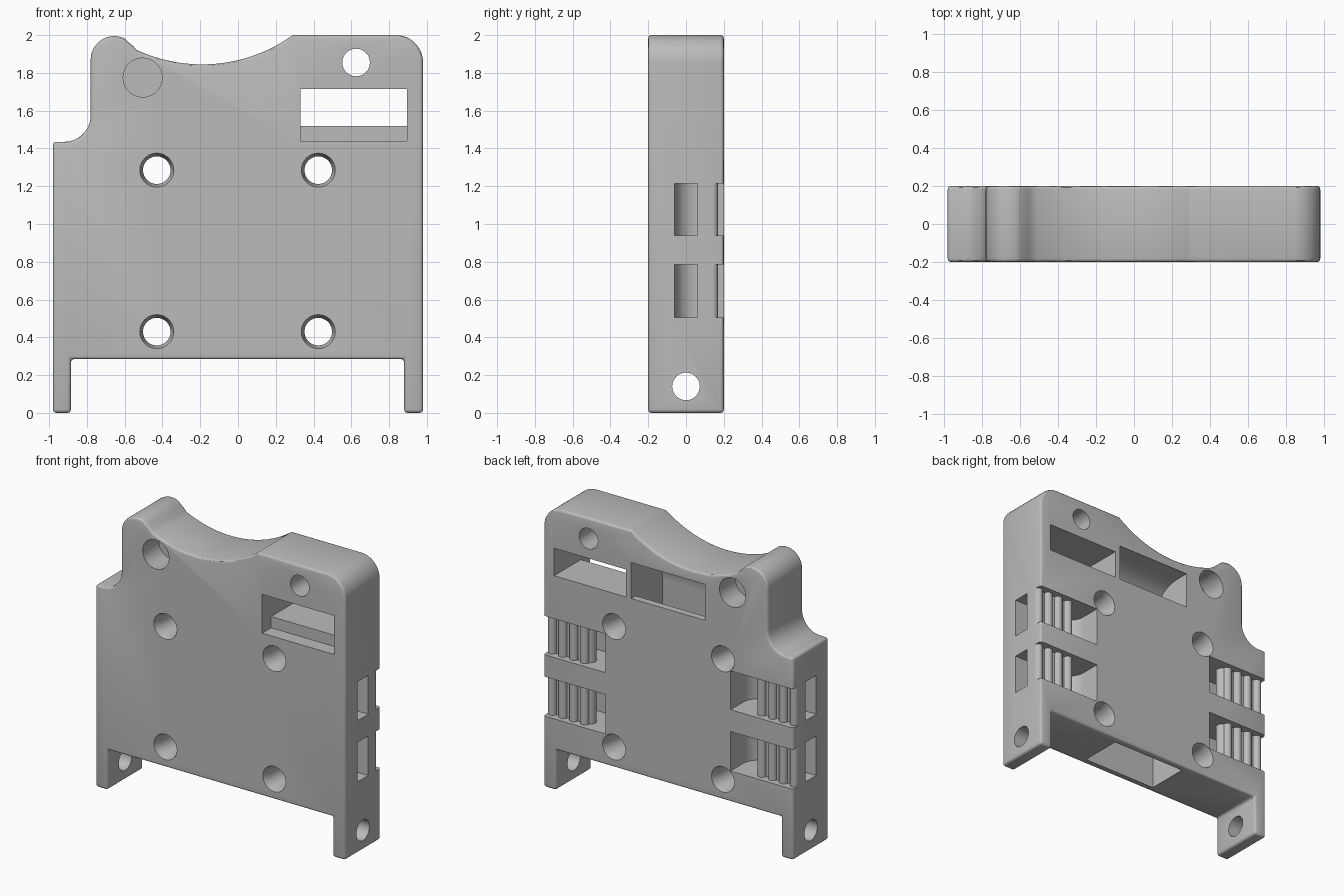
import bpy, bmesh
from math import sin, cos, pi, radians

cube = bpy.data.objects.get("Cube")
if cube:
    bpy.data.objects.remove(cube, do_unlink=True)

grey = bpy.data.materials.new("plain_grey")
grey.use_nodes = True
grey.diffuse_color = (0.5, 0.5, 0.5, 1)
grey.node_tree.nodes["Principled BSDF"].inputs["Base Color"].default_value = (0.5, 0.5, 0.5, 1)


def arc(cx, cy, r, a0, a1, n=12):
    angles = [radians(a0 + (a1 - a0) * i / n) for i in range(n + 1)]
    return [(cx + r * cos(a), cy + r * sin(a)) for a in angles]


def finish(name, bm):
    bmesh.ops.recalc_face_normals(bm, faces=bm.faces)
    mesh = bpy.data.meshes.new(name)
    bm.to_mesh(mesh)
    bm.free()
    obj = bpy.data.objects.new(name, mesh)
    bpy.context.collection.objects.link(obj)
    mesh.materials.append(grey)
    return obj


def loft(name, rings):
    """Join matching closed loops of points and cap both ends."""
    bm = bmesh.new()
    loops = [[bm.verts.new(p) for p in ring] for ring in rings]
    for a, b in zip(loops, loops[1:]):
        for i in range(len(a)):
            j = (i + 1) % len(a)
            bm.faces.new((a[i], a[j], b[j], b[i]))
    bm.faces.new(loops[0])
    bm.faces.new(loops[-1])
    return finish(name, bm)


def place(axis, u, v, t):
    return {"x": (t, u, v), "y": (u, t, v), "z": (u, v, t)}[axis]


def prism(name, pts, axis, lo, hi):
    return loft(name, [[place(axis, u, v, t) for u, v in pts] for t in (lo, hi)])


def bore(name, axis, u, v, steps):
    """Round hole along an axis; steps are (position, radius)."""
    return loft(name, [[place(axis, p, q, t) for p, q in arc(u, v, r, 0, 360, 48)[:-1]]
                       for t, r in steps])


# Plate outline with two feet, stepped shoulder and scooped top
outline = [(-0.98, 0), (-0.98, 1.435)]
outline += arc(-0.92, 1.575, 0.14, -90, 0)
outline += arc(-0.655, 1.87, 0.125, 180, 65, 14)
outline += [(-0.58, 1.963), (-0.555, 1.942)]
outline += arc(-0.19, 2.665, 0.82, 245, 305.8, 32)
outline += arc(0.835, 1.855, 0.145, 90, 0)
outline += [(0.98, 0), (0.88, 0), (0.88, 0.285), (-0.885, 0.285), (-0.885, 0)]
plate = prism("mounting_plate", outline, "y", -0.2, 0.2)


def apply(mod):
    bpy.ops.object.modifier_apply(modifier=mod.name)


bpy.context.view_layer.objects.active = plate
plate.select_set(True)
bevel = plate.modifiers.new("soft_edges", "BEVEL")
bevel.width = 0.018
bevel.segments = 3
bevel.limit_method = "ANGLE"
bevel.angle_limit = radians(42)
bevel.use_clamp_overlap = False
apply(bevel)

cutters = []

# Four chamfered screw holes
for x in (-0.43, 0.425):
    for z in (0.43, 1.285):
        cutters.append(bore("screw_hole", "y", x, z, [
            (-0.3, 0.09), (-0.2, 0.09), (-0.14, 0.073),
            (0.14, 0.073), (0.2, 0.09), (0.3, 0.09)]))

# Plain top hole, blind round sockets and foot holes
cutters.append(bore("top_hole", "y", 0.625, 1.855, [(-0.3, 0.073), (0.3, 0.073)]))
for side in (-1, 1):
    cutters.append(bore("round_socket", "y", -0.505, 1.775,
                        [(side * 0.3, 0.103), (side * 0.02, 0.103)]))
    cutters.append(bore("foot_hole", "x", 0, 0.14,
                        [(side * 0.8, 0.073), (side * 1.1, 0.073)]))

# Window with a step near the front
window = [(-0.3, 1.44), (-0.1, 1.44), (-0.1, 1.52), (0.3, 1.52), (0.3, 1.715), (-0.3, 1.715)]
cutters.append(prism("window", window, "x", 0.33, 0.895))

# Hollow channel from the underside, curving out at the back
channel = [(0.15, 1.52), (0.15, 0.2), (-0.15, 0.2)]
channel += arc(0.1, 1.525, 0.25, 180, 90)
channel += [(0.3, 1.775), (0.3, 1.52)]
cutters.append(prism("cable_channel", channel, "x", -0.29, 0.29))

# Belt pockets wrapping round a ribbed clamp, two per side
belt = [(1.1, -0.06)] + arc(0.61, 0.06, 0.12, 270, 180)
belt += [(0.49, 0.3), (1.1, 0.3), (1.1, 0.14)]
pitch = 0.085
for i in range(4):
    belt += arc(0.95 - i * pitch, 0.14, 0.03, 0, 180, 8)
belt += arc(0.68, 0.1, 0.04, 110, 270, 8) + [(1.1, 0.06)]
for side in (-1, 1):
    for low, high in ((0.505, 0.785), (0.94, 1.215)):
        cutters.append(prism("belt_pocket", [(side * x, y) for x, y in belt], "z", low, high))

# Cut everything out of the plate
for cutter in cutters:
    cutter.hide_render = True
    cut = plate.modifiers.new("cut", "BOOLEAN")
    cut.operation = "DIFFERENCE"
    cut.solver = "EXACT"
    cut.object = cutter
    apply(cut)
    bpy.data.objects.remove(cutter, do_unlink=True)

# One material slot on every face, smooth curves with sharp edges
plate.data.materials.clear()
plate.data.materials.append(grey)
for face in plate.data.polygons:
    face.material_index = 0
bpy.ops.object.shade_smooth_by_angle(angle=radians(30))
